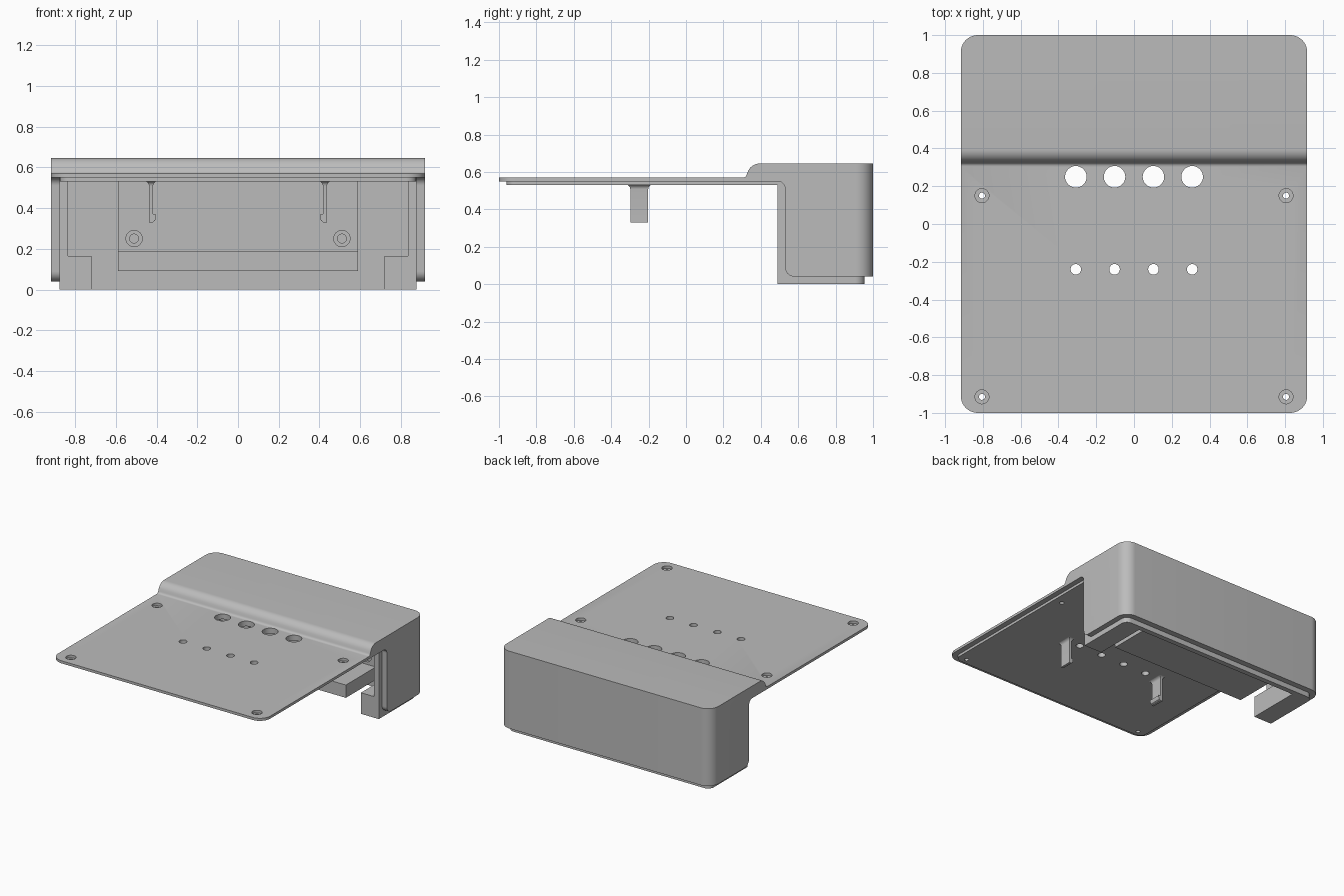
import bpy, bmesh, math
from mathutils import Matrix, Vector

cube = bpy.data.objects.get("Cube")
if cube:
    bpy.data.objects.remove(cube, do_unlink=True)

grey = bpy.data.materials.new("light grey plastic")
grey.use_nodes = True
colour = (0.5, 0.5, 0.5, 1)
grey.diffuse_color = colour
grey.node_tree.nodes["Principled BSDF"].inputs["Base Color"].default_value = colour


def finish(name, bm):
    bmesh.ops.recalc_face_normals(bm, faces=bm.faces[:])
    mesh = bpy.data.meshes.new(name)
    bm.to_mesh(mesh)
    bm.free()
    mesh.materials.append(grey)
    obj = bpy.data.objects.new(name, mesh)
    bpy.context.collection.objects.link(obj)
    return obj


def prism(name, points, half, axis="X", round_edges=None, radius=0.0):
    """Extrude a side (y, z) or front (x, z) profile, then round chosen upright edges."""
    bm = bmesh.new()
    place = (lambda a, b: (-half, a, b)) if axis == "X" else (lambda a, b: (a, -half, b))
    face = bm.faces.new([bm.verts.new(place(a, b)) for a, b in points])
    move = Vector((2 * half, 0, 0)) if axis == "X" else Vector((0, 2 * half, 0))
    ext = bmesh.ops.extrude_face_region(bm, geom=[face])
    bmesh.ops.translate(bm, vec=move, verts=[v for v in ext["geom"] if isinstance(v, bmesh.types.BMVert)])
    if round_edges:
        edges = [e for e in bm.edges
                 if abs(e.verts[0].co.z - e.verts[1].co.z) > 0.01
                 and all(min(abs(v.co.y - y) for y in round_edges) < 0.001 for v in e.verts)]
        bmesh.ops.bevel(bm, geom=edges, offset=radius, segments=10, profile=0.5, affect="EDGES")
    return finish(name, bm)


def box(name, x, y, z):
    bm = bmesh.new()
    bmesh.ops.create_cube(bm, size=1)
    for v in bm.verts:
        v.co = [r[0] if c < 0 else r[1] for c, r in zip(v.co, (x, y, z))]
    return finish(name, bm)


def cylinders(name, items, depth, rotation=Matrix()):
    bm = bmesh.new()
    for centre, radius in items:
        bmesh.ops.create_cone(bm, cap_ends=True, segments=32, radius1=radius, radius2=radius,
                              depth=depth, matrix=Matrix.Translation(centre) @ rotation)
    return finish(name, bm)


def boolean(obj, other, operation="DIFFERENCE"):
    mod = obj.modifiers.new("cut", "BOOLEAN")
    mod.object, mod.operation, mod.solver = other, operation, "EXACT"
    bpy.context.view_layer.objects.active = obj
    bpy.ops.object.modifier_apply(modifier=mod.name)
    bpy.data.objects.remove(other, do_unlink=True)


def arc(cy, cz, r, start, end, steps=8):
    angles = [math.radians(start + (end - start) * i / steps) for i in range(steps + 1)]
    return [(cy + r * math.cos(a), cz + r * math.sin(a)) for a in angles]


# Outer cover: thin plate, raised step and deep rear housing
profile = [(-1, 0.55), (-1, 0.57)]
profile += arc(0.305, 0.59, 0.02, -90, -10, 4)
profile += arc(0.395, 0.575, 0.07, 165, 90)
profile += [(1, 0.645), (1, 0.04)]
profile += arc(0.58, 0.09, 0.05, 270, 180)
profile += arc(0.49, 0.51, 0.04, 0, 90)
cover = prism("cover", profile, 0.917, round_edges=(-1, 1), radius=0.09)

# Inset lip running under the plate and around the housing
lip_profile = [(-0.96, 0.53), (-0.96, 0.56), (0.955, 0.56), (0.955, 0), (0.49, 0), (0.49, 0.53)]
lip = prism("lip", lip_profile, 0.875, round_edges=(-0.96, 0.955), radius=0.05)
boolean(cover, lip, "UNION")

# Hollow inside of the housing
cavity_profile = [(0.44, -0.1), (0.44, 0.53), (0.49, 0.565), (0.915, 0.565), (0.915, -0.1)]
boolean(cover, prism("cavity", cavity_profile, 0.835))

# Large and small holes, and four counterbored screw holes
row = [-0.308, -0.103, 0.103, 0.308]
screws = [(x, y) for x in (-0.805, 0.805) for y in (0.15, -0.915)]
holes = [((x, 0.25, 0.55), 0.057) for x in row] + [((x, -0.24, 0.55), 0.028) for x in row]
holes += [((x, y, 0.55), 0.016) for x, y in screws]
boolean(cover, cylinders("through_holes", holes, 0.2))
boolean(cover, cylinders("screw_recesses", [((x, y, 0.6), 0.037) for x, y in screws], 0.1))

# Mounting panel against the rear wall, with recessed screw holes
panel = box("mounting_panel", (-0.59, 0.59), (0.86, 0.915), (0.19, 0.565))
turn = Matrix.Rotation(math.pi / 2, 4, "X")
boolean(panel, cylinders("panel_holes", [((x, 0.85, 0.25), 0.022) for x in (-0.51, 0.51)], 0.1, turn))
boolean(panel, cylinders("panel_recesses", [((x, 0.83, 0.25), 0.04) for x in (-0.51, 0.51)], 0.1, turn))

# Shelf and the two corner feet
parts = [cover, panel, box("shelf", (-0.59, 0.59), (0.49, 0.915), (0.09, 0.19))]
for side, name in ((-1, "right"), (1, "left")):
    xs = sorted((0.72 * side, 0.835 * side))
    parts.append(box(name + "_foot", xs, (0.49, 0.915), (0, 0.165)))

# Hanging clips: stem flared into the plate, with a hook facing inward
for side, name in ((-1, "right"), (1, "left")):
    bm = bmesh.new()
    flare = [(0.025 * (1 - math.cos(a)), 0.507 + 0.025 * math.sin(a))
             for a in (math.pi / 2 * i / 6 for i in range(7))]
    rings = []
    for grow, z in [(0, 0.33)] + flare:
        hx, hy = 0.0095 + grow, 0.048 + grow
        corners = ((-hx, -hy), (hx, -hy), (hx, hy), (-hx, hy))
        rings.append([bm.verts.new((side * 0.4265 + x, -0.25 + y, z)) for x, y in corners])
    bm.faces.new(rings[0])
    bm.faces.new(rings[-1])
    for low, high in zip(rings, rings[1:]):
        for i in range(4):
            j = (i + 1) % 4
            bm.faces.new((low[i], low[j], high[j], high[i]))
    parts.append(finish(name + "_clip", bm))
    hook_points = [(0.42, 0.33), (0.42, 0.372), (0.402, 0.367), (0.402, 0.352), (0.408, 0.337)]
    hook = prism(name + "_clip_hook", [(side * x, z) for x, z in hook_points], 0.048, "Y")
    hook.location.y = -0.25
    parts.append(hook)

# Smooth the rounded areas and keep crisp edges
bpy.ops.object.select_all(action="DESELECT")
for obj in parts:
    obj.select_set(True)
bpy.context.view_layer.objects.active = cover
bpy.ops.object.shade_smooth_by_angle(angle=math.radians(30))
